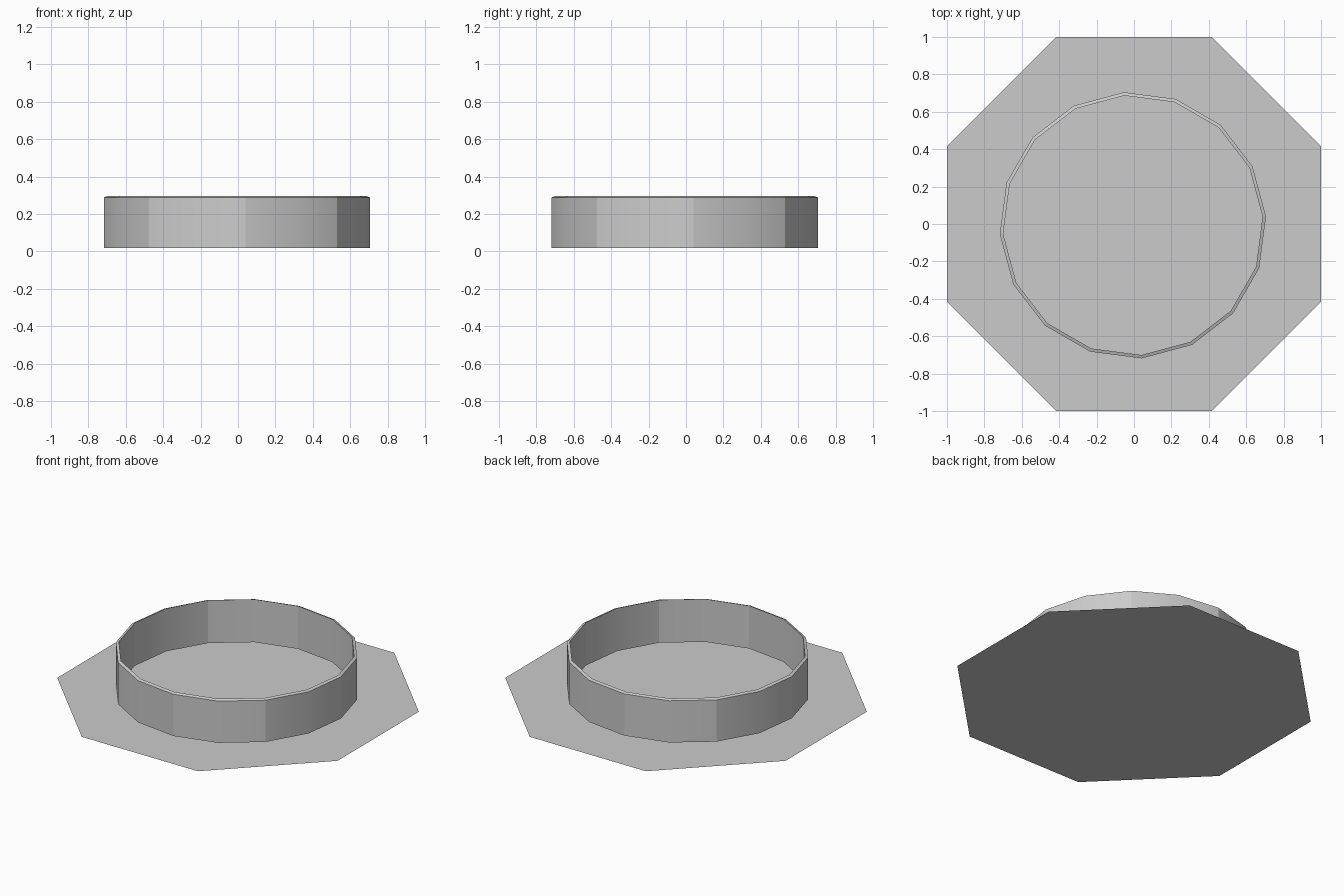
import bpy, bmesh
from math import sin, cos, radians, pi

cube = bpy.data.objects.get("Cube")
if cube:
    bpy.data.objects.remove(cube)

GREY = (0.6, 0.6, 0.6, 1.0)
mat = bpy.data.materials.new("plain grey")
mat.use_nodes = True
mat.diffuse_color = GREY
mat.node_tree.nodes["Principled BSDF"].inputs["Base Color"].default_value = GREY


def add_object(name, bm):
    mesh = bpy.data.meshes.new(name)
    bm.to_mesh(mesh)
    bm.free()
    mesh.materials.append(mat)
    obj = bpy.data.objects.new(name, mesh)
    bpy.context.collection.objects.link(obj)
    return obj


def circle(bm, sides, radius, z, start, centre=(0, 0)):
    return [bm.verts.new((centre[0] + radius * cos(start + 2 * pi * i / sides),
                          centre[1] + radius * sin(start + 2 * pi * i / sides), z))
            for i in range(sides)]


# Flat octagonal floor
bm = bmesh.new()
bm.faces.new(circle(bm, 8, 1 / cos(pi / 8), 0, pi / 8))
add_object("floor_plate", bm)

# Thin ring wall: closed cross-section (radius, height) swept round 16 sides
SIDES = 16
profile = [(0.713, 0.02), (0.713, 0.289), (0.695, 0.296), (0.695, 0.02)]
bm = bmesh.new()
loops = [circle(bm, SIDES, r, z, radians(3.8), (-0.006, -0.007)) for r, z in profile]
for a, b in zip(loops, loops[1:] + loops[:1]):
    for i in range(SIDES):
        j = (i + 1) % SIDES
        bm.faces.new((a[i], a[j], b[j], b[i])).smooth = True
    # Rim edges and every second upright stay crisp
    for i in range(SIDES):
        bm.edges.get((a[i], a[(i + 1) % SIDES])).smooth = False
        if i % 2 == 0:
            bm.edges.get((a[i], b[i])).smooth = False
bmesh.ops.recalc_face_normals(bm, faces=bm.faces)
add_object("ring_wall", bm)
